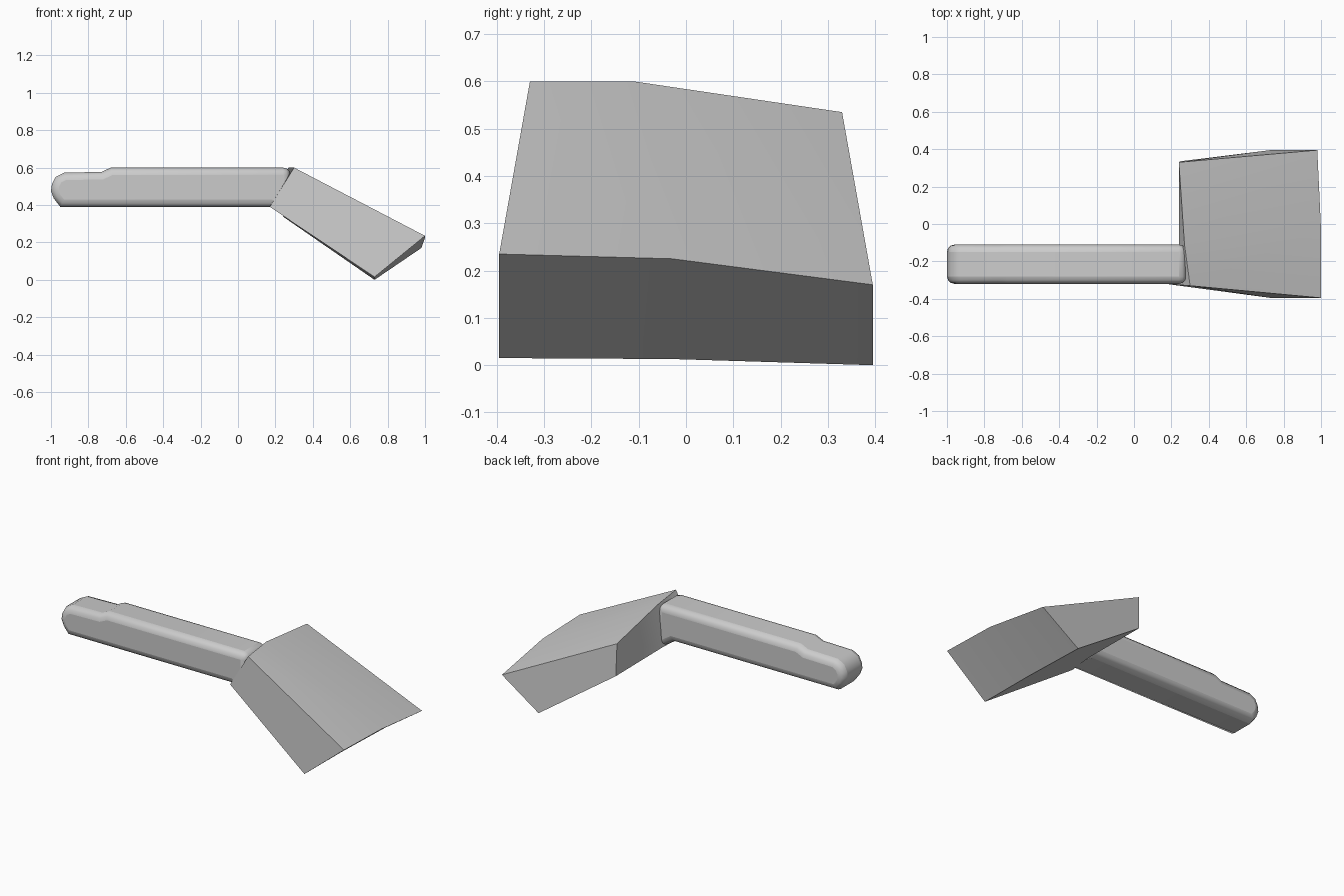
import bpy, bmesh, math

old = bpy.data.objects.get("Cube")
if old:
    bpy.data.objects.remove(old, do_unlink=True)

# Single flat grey material
grey = bpy.data.materials.new("plain grey")
grey.use_nodes = True
colour = (0.6, 0.6, 0.6, 1)
grey.diffuse_color = colour
grey.node_tree.nodes["Principled BSDF"].inputs["Base Color"].default_value = colour


def make_object(name, verts, faces, angle, bevel=0):
    bm = bmesh.new()
    vs = [bm.verts.new(v) for v in verts]
    for f in faces:
        bm.faces.new([vs[i] for i in f])
    bmesh.ops.recalc_face_normals(bm, faces=bm.faces)
    mesh = bpy.data.meshes.new(name)
    bm.to_mesh(mesh)
    bm.free()
    mesh.materials.append(grey)
    ob = bpy.data.objects.new(name, mesh)
    bpy.context.collection.objects.link(ob)
    if bevel:
        mod = ob.modifiers.new("rounded edges", "BEVEL")
        mod.width = bevel
        mod.segments = 3
        mod.limit_method = "ANGLE"
        mod.angle_limit = math.radians(70)
    bpy.ops.object.select_all(action="DESELECT")
    ob.select_set(True)
    bpy.context.view_layer.objects.active = ob
    bpy.ops.object.shade_smooth_by_angle(angle=math.radians(angle))
    return ob


# Handle: side profile with a rounded tip and a thumb step, extruded across y
profile = [(-0.95, 0.39), (0.17, 0.39), (0.28, 0.32), (0.28, 0.60),
           (-0.68, 0.60), (-0.73, 0.577), (-0.93, 0.573), (-0.975, 0.55),
           (-0.995, 0.51), (-1.0, 0.475), (-0.985, 0.435)]
n = len(profile)
verts = [(x, y, z) for y in (-0.32, -0.11) for x, z in profile]
faces = [list(range(n)), list(range(n, 2 * n))]
faces += [(i, (i + 1) % n, n + (i + 1) % n, n + i) for i in range(n)]
make_object("handle", verts, faces, 50, bevel=0.04)

# Head: flared sloping slab; four corners per station, running front to back
# (top root, top tip, bottom tip, bottom root)
stations = [
    [(0.30, -0.33, 0.60), (1.00, -0.395, 0.235), (0.73, -0.395, 0.015), (0.17, -0.32, 0.39)],
    [(0.27, -0.11, 0.60), (1.00, -0.03, 0.225), (0.73, -0.03, 0.013), (0.24, -0.11, 0.343)],
    [(0.24, 0.33, 0.535), (0.98, 0.395, 0.17), (0.73, 0.395, 0.0), (0.245, 0.335, 0.335)],
]
verts = [v for s in stations for v in s]
faces = [(0, 1, 2, 3), (8, 9, 10, 11)]
for s in (0, 4):
    for k in range(4):
        quad = (s + k, s + (k + 1) % 4, s + 4 + (k + 1) % 4, s + 4 + k)
        if s == 4 and k == 0:
            # Fold across the back part of the upper surface
            faces += [(4, 5, 9), (4, 9, 8)]
        else:
            faces.append(quad)
make_object("head", verts, faces, 40)
